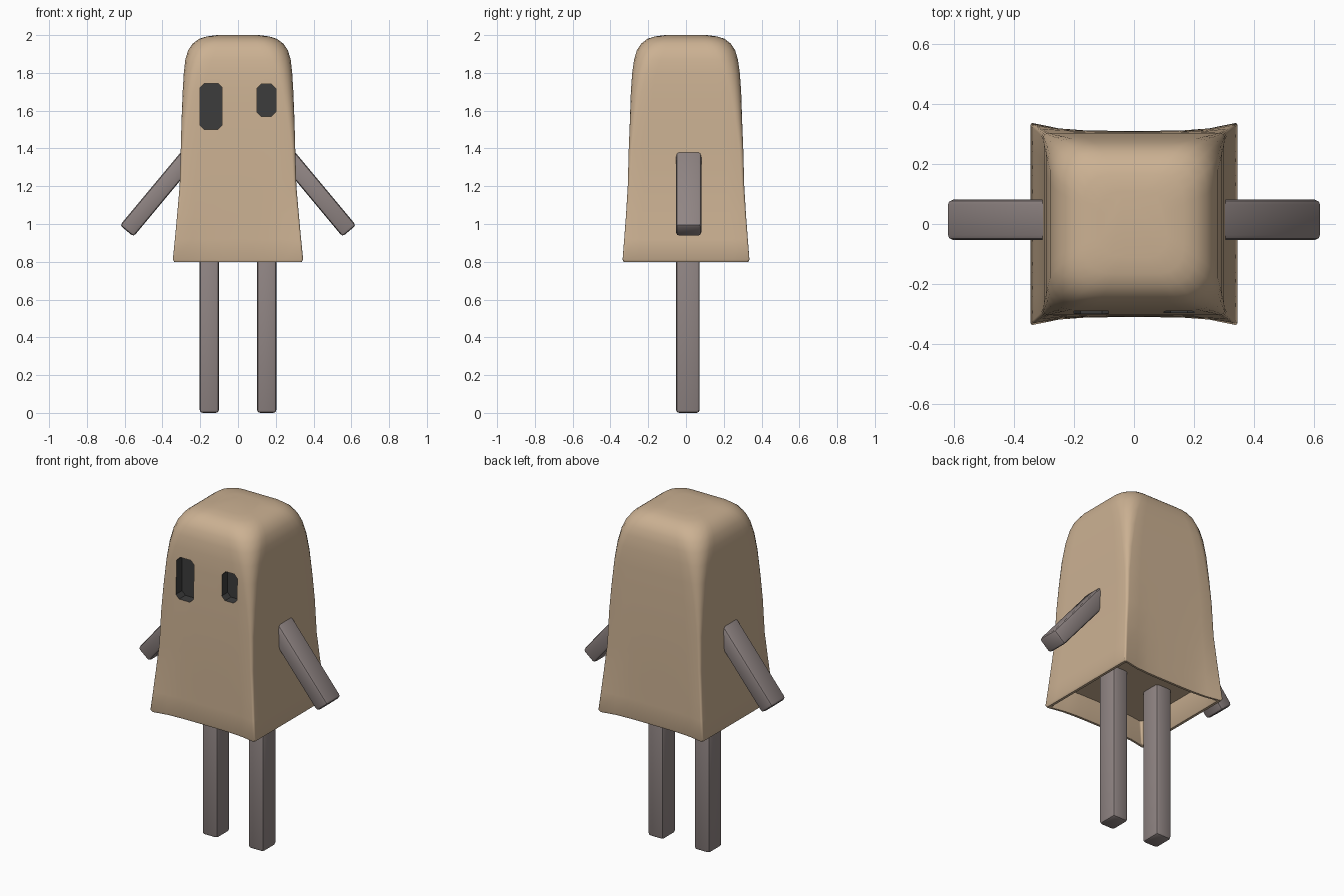
import bpy, bmesh, math
from mathutils import Vector, Matrix

if "Cube" in bpy.data.objects:
    bpy.data.objects.remove(bpy.data.objects["Cube"])


def material(name, rgb):
    m = bpy.data.materials.new(name)
    m.diffuse_color = (*rgb, 1)
    m.use_nodes = True
    m.node_tree.nodes["Principled BSDF"].inputs["Base Color"].default_value = m.diffuse_color
    return m


TAN = material("tan cloth", (0.60, 0.44, 0.29))
GREY = material("warm grey", (0.28, 0.235, 0.23))
DARK = material("dark eye", (0.045, 0.045, 0.045))


def finish(bm, name, mats, angle=35):
    bmesh.ops.recalc_face_normals(bm, faces=bm.faces)
    me = bpy.data.meshes.new(name)
    bm.to_mesh(me)
    bm.free()
    ob = bpy.data.objects.new(name, me)
    bpy.context.collection.objects.link(ob)
    for m in mats:
        me.materials.append(m)
    bpy.ops.object.select_all(action='DESELECT')
    ob.select_set(True)
    bpy.context.view_layer.objects.active = ob
    if angle:
        bpy.ops.object.shade_smooth_by_angle(angle=math.radians(angle))
    return ob


def ring(bm, z, w, d, r, pinch):
    """Rounded rectangle loop whose front and back bow inwards by pinch."""
    pts = []
    for c in range(4):
        sx, sy = ((1, 1), (-1, 1), (-1, -1), (1, -1))[c]
        for k in range(5):
            a = math.pi / 2 * (c + k / 4)
            pts.append(Vector((sx * (w - r) + r * math.cos(a),
                               sy * (d - r) + r * math.sin(a))))
    loop = []
    for i, p in enumerate(pts):
        loop.append(p)
        if i % 5 == 4:
            q = pts[(i + 1) % 20]
            loop += [p.lerp(q, t / 8) for t in range(1, 8)]
    verts = []
    for p in loop:
        y = p.y * (1 - pinch * (1 - min(1, abs(p.x) / w) ** 4))
        verts.append(bm.verts.new((p.x, y, z)))
    return verts


# Robe: inner recess, rim, flared skirt and rounded hood (z, half x, half y, corner, pinch)
PROFILE = [
    (0.93, 0.295, 0.295, 0.015, 0.06), (0.805, 0.318, 0.313, 0.012, 0.08),
    (0.80, 0.323, 0.318, 0.012, 0.08), (0.80, 0.338, 0.333, 0.012, 0.08),
    (0.812, 0.345, 0.339, 0.012, 0.085), (0.92, 0.334, 0.33, 0.012, 0.065),
    (1.05, 0.322, 0.319, 0.012, 0.035), (1.20, 0.309, 0.309, 0.015, 0.01),
    (1.40, 0.303, 0.303, 0.02, 0), (1.55, 0.299, 0.297, 0.035, 0),
    (1.70, 0.293, 0.292, 0.055, 0), (1.80, 0.287, 0.285, 0.075, 0),
    (1.87, 0.279, 0.275, 0.095, 0), (1.92, 0.264, 0.26, 0.105, 0),
    (1.955, 0.24, 0.237, 0.105, 0), (1.98, 0.207, 0.205, 0.095, 0),
    (1.993, 0.165, 0.165, 0.08, 0), (2.0, 0.11, 0.11, 0.06, 0)]
bm = bmesh.new()
rings = [ring(bm, *p) for p in PROFILE]
for a, b in zip(rings, rings[1:]):
    for i in range(len(a)):
        j = (i + 1) % len(a)
        bm.faces.new((a[i], a[j], b[j], b[i]))
bm.faces.new(rings[0])
bm.faces.new(rings[-1])
robe = finish(bm, "robe", [TAN, DARK], 40)


# Eye sockets: chamfered prisms cut into the front
def eye_cutter(name, x0, x1, z0, z1):
    c = 0.022
    outline = [(x0 + c, z0), (x1 - c, z0), (x1, z0 + c), (x1, z1 - c),
               (x1 - c, z1), (x0 + c, z1), (x0, z1 - c), (x0, z0 + c)]
    b = bmesh.new()
    f = b.faces.new([b.verts.new((x, -0.45, z)) for x, z in outline])
    ext = bmesh.ops.extrude_face_region(b, geom=[f])["geom"]
    bmesh.ops.translate(b, vec=(0, 0.21, 0),
                        verts=[v for v in ext if isinstance(v, bmesh.types.BMVert)])
    ob = finish(b, name, [DARK], 0)
    ob.hide_render = True
    return ob


for name, box in (("left_eye_cutter", (-0.2, -0.085, 1.50, 1.745)),
                  ("right_eye_cutter", (0.1, 0.2, 1.57, 1.74))):
    cutter = eye_cutter(name, *box)
    mod = robe.modifiers.new(name, 'BOOLEAN')
    mod.operation, mod.solver, mod.object = 'DIFFERENCE', 'EXACT', cutter
    mod.material_mode = 'TRANSFER'
    bpy.context.view_layer.objects.active = robe
    bpy.ops.object.modifier_apply(modifier=mod.name)
    bpy.data.objects.remove(cutter)


# Limbs: bevelled boxes running between two points
def limb(name, p0, p1, thick, depth):
    p0, p1 = Vector(p0), Vector(p1)
    axis = (p1 - p0).normalized()
    side = Vector((0, 1, 0)).cross(axis)
    mid = (p0 + p1) / 2
    rot = Matrix((side, Vector((0, 1, 0)), axis)).transposed().to_4x4()
    b = bmesh.new()
    bmesh.ops.create_cube(b, size=1)
    bmesh.ops.scale(b, vec=(thick, depth, (p1 - p0).length), verts=b.verts)
    bmesh.ops.bevel(b, geom=b.edges[:], offset=0.016, segments=2,
                    profile=0.5, affect='EDGES')
    bmesh.ops.transform(b, matrix=Matrix.Translation(mid) @ rot, verts=b.verts)
    finish(b, name, [GREY])


for s, label in ((-1, "left"), (1, "right")):
    limb(label + "_leg", (s * 0.152, 0.01, 0), (s * 0.152, 0.01, 0.96), 0.102, 0.125)
    limb(label + "_arm", (s * 0.25, 0.014, 1.37), (s * 0.589, 0.014, 0.963), 0.094, 0.134)
